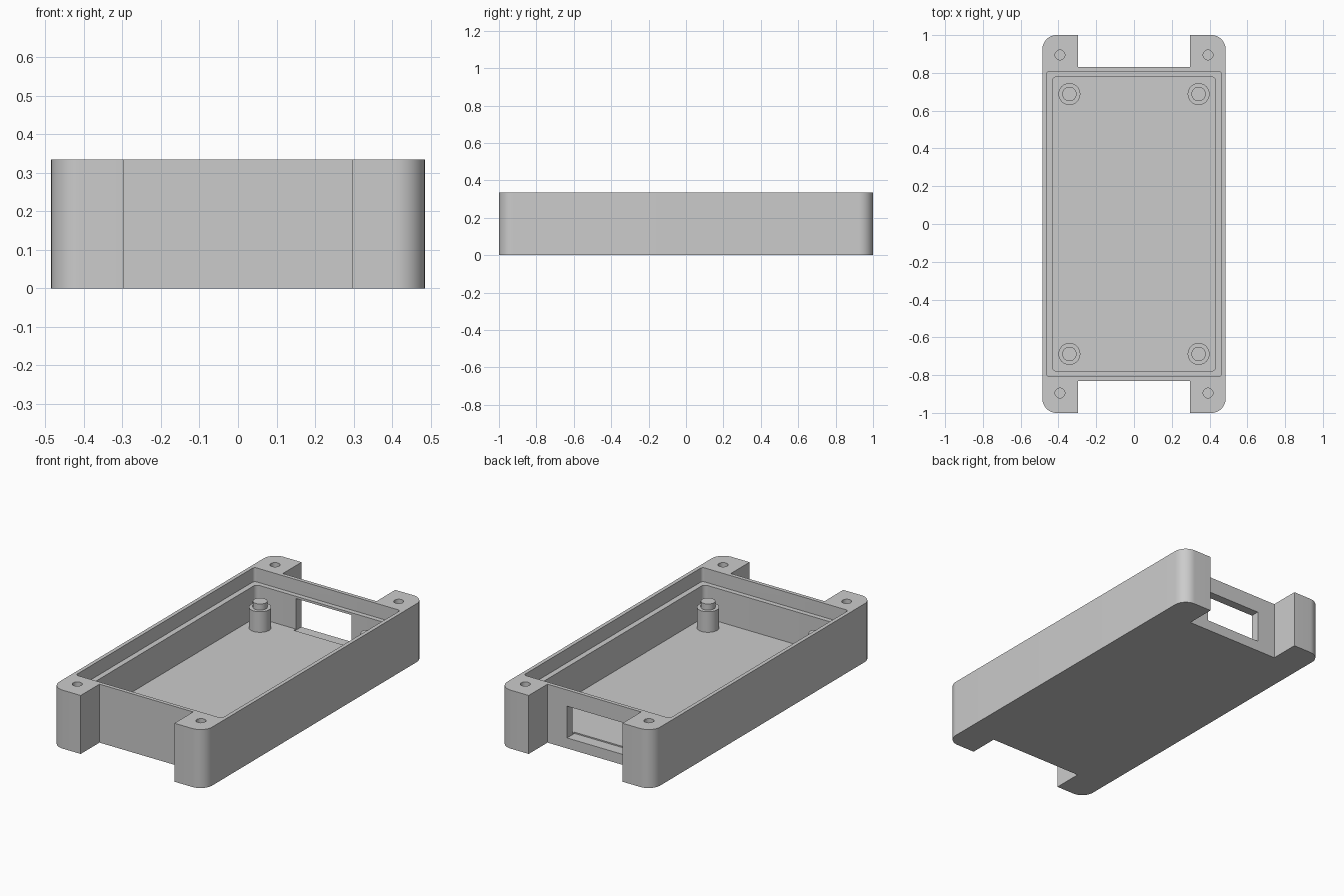
import bpy, bmesh
from math import cos, sin, pi, radians

if "Cube" in bpy.data.objects:
    bpy.data.objects.remove(bpy.data.objects["Cube"])

grey = bpy.data.materials.new("plain grey")
grey.use_nodes = True
grey.diffuse_color = (0.6, 0.6, 0.6, 1)
grey.node_tree.nodes["Principled BSDF"].inputs["Base Color"].default_value = (0.6, 0.6, 0.6, 1)

HALF_X, HALF_Y, HEIGHT = 0.485, 1.0, 0.335
FLOOR, LEDGE = 0.067, 0.255


def prism(name, outline, z0, z1):
    """Extrude a flat outline between two heights."""
    bm = bmesh.new()
    face = bm.faces.new([bm.verts.new((x, y, z0)) for x, y in outline])
    top = bmesh.ops.extrude_face_region(bm, geom=[face])["geom"]
    bmesh.ops.translate(bm, vec=(0, 0, z1 - z0),
                        verts=[v for v in top if isinstance(v, bmesh.types.BMVert)])
    bmesh.ops.recalc_face_normals(bm, faces=bm.faces)
    mesh = bpy.data.meshes.new(name)
    bm.to_mesh(mesh)
    bm.free()
    mesh.materials.append(grey)
    obj = bpy.data.objects.new(name, mesh)
    bpy.context.collection.objects.link(obj)
    return obj


def rounded(hx, hy, r, steps=8):
    """Rectangle outline with rounded corners."""
    points = []
    for i, (sx, sy) in enumerate([(1, 1), (-1, 1), (-1, -1), (1, -1)]):
        for k in range(steps + 1):
            a = (i + k / steps) * pi / 2
            points.append((sx * (hx - r) + r * cos(a), sy * (hy - r) + r * sin(a)))
    return points


def box(x0, x1, y0, y1):
    return [(x0, y0), (x1, y0), (x1, y1), (x0, y1)]


def circle(x, y, r, n=32):
    return [(x + r * cos(2 * pi * k / n), y + r * sin(2 * pi * k / n)) for k in range(n)]


def activate(obj):
    bpy.ops.object.select_all(action='DESELECT')
    obj.select_set(True)
    bpy.context.view_layer.objects.active = obj


def cut(obj, cutter):
    """Subtract the cutter, then discard it."""
    cutter.hide_render = True
    activate(obj)
    mod = obj.modifiers.new("cut", 'BOOLEAN')
    mod.operation, mod.solver, mod.object = 'DIFFERENCE', 'EXACT', cutter
    bpy.ops.object.modifier_apply(modifier=mod.name)
    bpy.data.objects.remove(cutter)


def smooth(obj):
    activate(obj)
    bpy.ops.object.shade_smooth_by_angle(angle=radians(30))


# Tray body with rounded outer corners
body = prism("tray_body", rounded(HALF_X, HALF_Y, 0.075, 12), 0, HEIGHT)

# Notches between the corner tabs at both ends
for s in (-1, 1):
    cut(body, prism("notch_cutter", box(-0.297, 0.297, *sorted((s * 0.83, s * 1.1))), -0.1, 0.5))

# Main cavity and the shallow lid recess around it
cut(body, prism("cavity_cutter", rounded(0.432, 0.78, 0.025), FLOOR, 0.5))
cut(body, prism("lid_recess_cutter", rounded(0.463, 0.808, 0.015), LEDGE, 0.5))

# Port window in the back wall, biting slightly into the floor
cut(body, prism("window_cutter", box(-0.18, 0.173, 0.762, 0.9), 0.06, 0.242))

# Blind screw holes in the corner tabs
for sx in (-1, 1):
    for sy in (-1, 1):
        cut(body, prism("screw_hole_cutter", circle(sx * 0.392, sy * 0.895, 0.026), 0.1, 0.5))
smooth(body)

# Mounting posts with locating pins
for sx, side in ((1, "left"), (-1, "right")):
    for sy, end in ((-1, "front"), (1, "back")):
        x, y = sx * 0.342, sy * 0.688
        smooth(prism(f"post_{end}_{side}", circle(x, y, 0.058), FLOOR - 0.01, 0.185))
        smooth(prism(f"pin_{end}_{side}", circle(x, y, 0.038), 0.18, 0.22))
